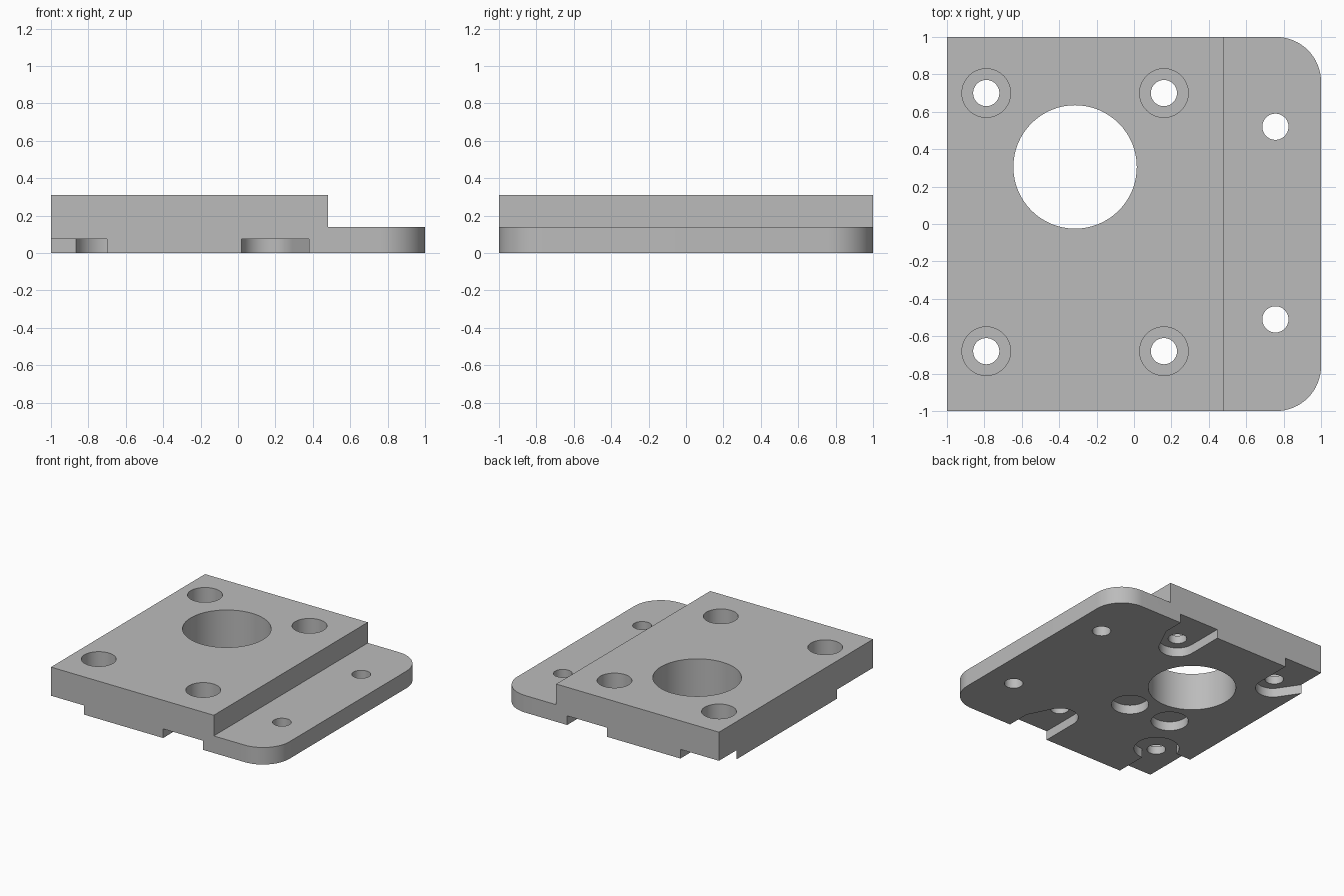
import bpy, bmesh, math

old = bpy.data.objects.get("Cube")
if old:
    bpy.data.objects.remove(old)

TOP, FLANGE_TOP, POCKET = 0.31, 0.14, 0.075
STEP_X, BORE_FLOOR = 0.48, 0.14


def arc(cx, cy, r, start, end, steps=16):
    """Points along an arc, angles in degrees."""
    angles = [math.radians(start + (end - start) * i / steps) for i in range(steps + 1)]
    return [(cx + r * math.cos(a), cy + r * math.sin(a)) for a in angles]


def prism(name, outline, z0, z1):
    """Closed outline in x and y, extruded upwards."""
    bm = bmesh.new()
    face = bm.faces.new([bm.verts.new((x, y, z0)) for x, y in outline])
    grown = bmesh.ops.extrude_face_region(bm, geom=[face])
    moved = [v for v in grown["geom"] if isinstance(v, bmesh.types.BMVert)]
    bmesh.ops.translate(bm, verts=moved, vec=(0, 0, z1 - z0))
    bmesh.ops.recalc_face_normals(bm, faces=bm.faces)
    mesh = bpy.data.meshes.new(name)
    bm.to_mesh(mesh)
    bm.free()
    obj = bpy.data.objects.new(name, mesh)
    bpy.context.collection.objects.link(obj)
    return obj


def cylinder(name, x, y, r, z0, z1):
    return prism(name, arc(x, y, r, 0, 360, 64)[:-1], z0, z1)


# Plate with two rounded corners
plate = prism("mounting_plate",
              [(-1, -1)] + arc(0.76, -0.76, 0.24, -90, 0) + arc(0.76, 0.76, 0.24, 0, 90) + [(-1, 1)],
              0, TOP)

# Lowered flange
cutters = [prism("flange_step_cutter", [(STEP_X, -2), (2, -2), (2, 2), (STEP_X, 2)], FLANGE_TOP, 1)]

# Pockets under the inner screws, mirrored front to back
for side, y in ((1, 0.70), (-1, -0.68)):
    end = arc(0.16, 0, 0.14, 180, 340)
    outline = [(0.02, 0.5)] + end + [(0.38, 0.13), (0.38, 0.5)]
    cutters.append(prism("inner_pocket_cutter", [(px, y + side * py) for px, py in outline], -1, POCKET))

# Corner pockets
cutters.append(prism("back_corner_pocket_cutter",
                     [(-0.65, 1.2)] + arc(-0.79, 0.70, 0.14, 0, -130) + [(-1, 0.77), (-1.2, 0.93), (-1.2, 1.2)],
                     -1, POCKET))
cutters.append(prism("front_corner_pocket_cutter",
                     [(-1.2, -1.2), (-0.70, -1.2)] + arc(-0.70, -0.57, 0.17, -90, 167, 40) + [(-1.2, -0.54)],
                     -1, POCKET))

# Round blind recesses below
for x in (-0.12, -0.51):
    cutters.append(cylinder("round_recess_cutter", x, -0.19, 0.14, -1, POCKET))

# Main bore
cutters.append(cylinder("main_bore_cutter", -0.315, 0.305, 0.33, -1, 1))

# Counterbored screw holes
for x in (-0.79, 0.16):
    for y in (0.70, -0.68):
        cutters.append(cylinder("counterbore_cutter", x, y, 0.13, BORE_FLOOR, 1))
        cutters.append(cylinder("screw_hole_cutter", x, y, 0.07, -1, 1))

# Flange holes
for y in (0.52, -0.51):
    cutters.append(cylinder("flange_hole_cutter", 0.756, y, 0.07, -1, 1))

# Cut everything from the plate
bpy.ops.object.select_all(action='DESELECT')
plate.select_set(True)
bpy.context.view_layer.objects.active = plate
for cutter in cutters:
    cutter.hide_render = True
    mod = plate.modifiers.new("cut", 'BOOLEAN')
    mod.operation = 'DIFFERENCE'
    mod.solver = 'EXACT'
    mod.object = cutter
    bpy.ops.object.modifier_apply(modifier=mod.name)
    bpy.data.objects.remove(cutter)

# Grey metal
grey = bpy.data.materials.new("grey_metal")
grey.use_nodes = True
colour = (0.5, 0.5, 0.5, 1)
grey.diffuse_color = colour
grey.node_tree.nodes["Principled BSDF"].inputs["Base Color"].default_value = colour
plate.data.materials.clear()
plate.data.materials.append(grey)
for poly in plate.data.polygons:
    poly.material_index = 0

bpy.ops.object.shade_smooth_by_angle(angle=math.radians(25))
